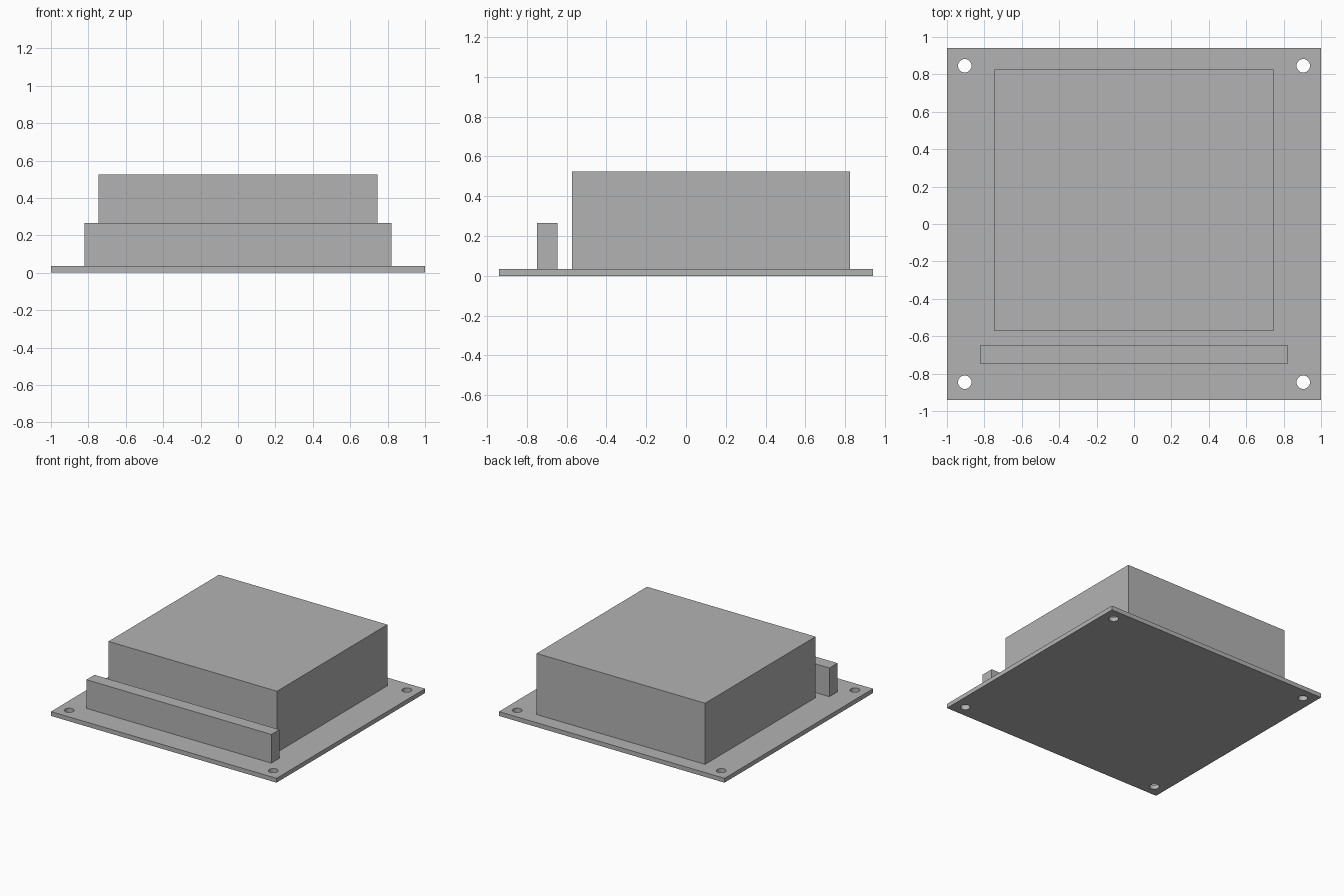
import bpy

default = bpy.data.objects.get("Cube")
if default:
    bpy.data.objects.remove(default, do_unlink=True)

# Single neutral colour
GREY = (0.45, 0.45, 0.45, 1.0)
grey = bpy.data.materials.new("neutral_grey")
grey.use_nodes = True
grey.diffuse_color = GREY
for node in grey.node_tree.nodes:
    if node.type == 'BSDF_PRINCIPLED':
        node.inputs["Base Color"].default_value = GREY


def box(name, x, y, z):
    """Box spanning the (low, high) range on each axis."""
    spans = (x, y, z)
    bpy.ops.mesh.primitive_cube_add(size=1, location=[(a + b) / 2 for a, b in spans])
    ob = bpy.context.object
    ob.name = name
    ob.scale = [b - a for a, b in spans]
    bpy.ops.object.transform_apply(location=False, rotation=False, scale=True)
    ob.data.materials.append(grey)
    return ob


PLATE_TOP = 0.035

# Thin mounting plate
plate = box("base_plate", (-1, 1), (-0.94, 0.94), (0, PLATE_TOP))

# Round screw holes through the four corners
for sx in (-1, 1):
    for sy in (-1, 1):
        bpy.ops.mesh.primitive_cylinder_add(
            vertices=32, radius=0.036, depth=0.2, location=(sx * 0.905, sy * 0.846, 0))
        cutter = bpy.context.object
        cutter.hide_render = True
        cutter.data.materials.append(grey)
        cut = plate.modifiers.new("screw_hole", 'BOOLEAN')
        cut.operation = 'DIFFERENCE'
        cut.solver = 'EXACT'
        cut.object = cutter
        bpy.context.view_layer.objects.active = plate
        bpy.ops.object.modifier_apply(modifier=cut.name)
        bpy.data.objects.remove(cutter, do_unlink=True)

# Large housing and the low connector bar in front of it
box("main_housing", (-0.747, 0.747), (-0.573, 0.825), (PLATE_TOP, 0.525))
box("connector_bar", (-0.82, 0.82), (-0.748, -0.646), (PLATE_TOP, 0.265))
